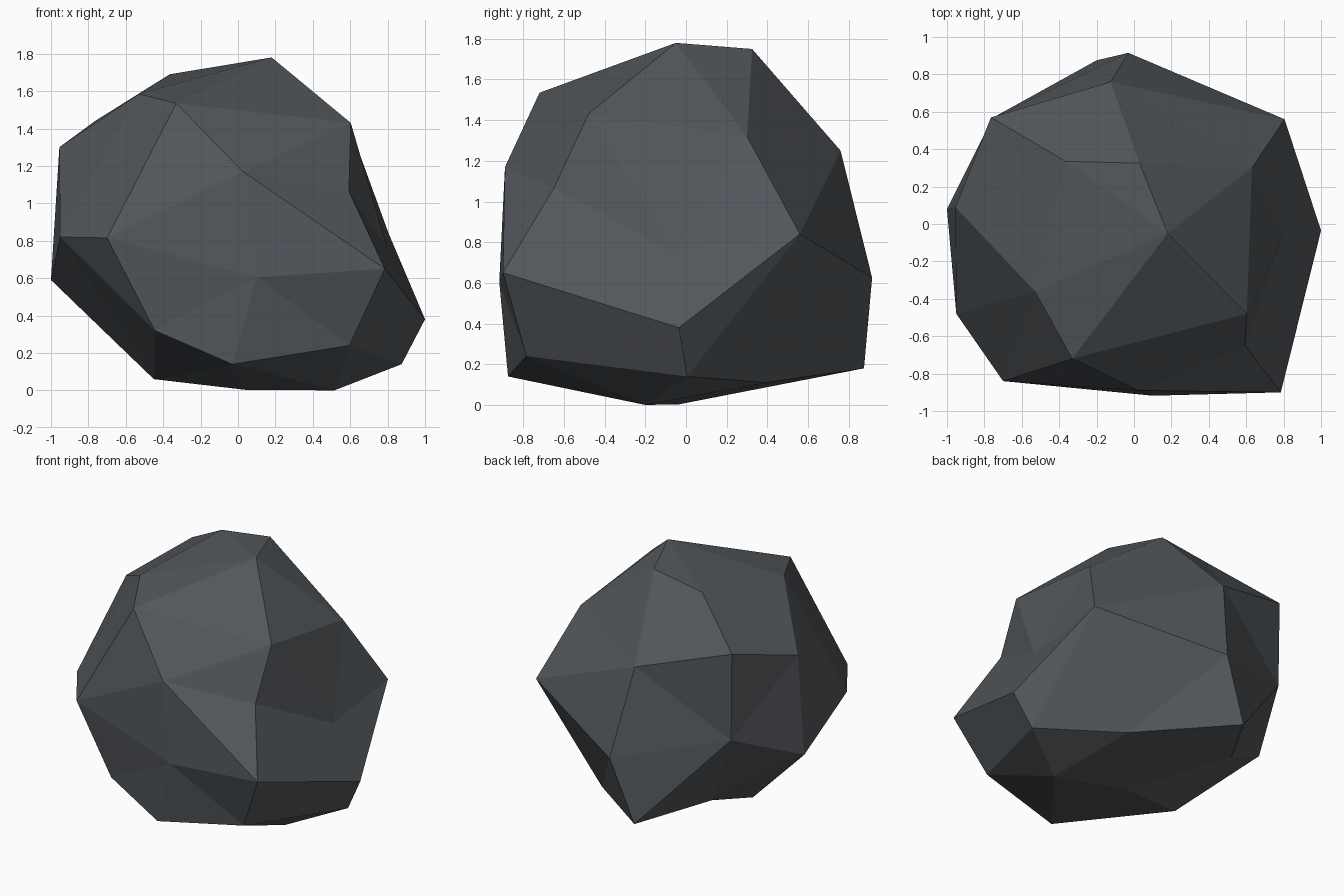
import bpy, bmesh
from mathutils import Vector

if "Cube" in bpy.data.objects:
    bpy.data.objects.remove(bpy.data.objects["Cube"])

# Corner points of the boulder, one letter each
PTS = {
    # crown
    'A': (.18, -.05, 1.78), 'B': (.603, -.48, 1.43), 'C': (-.33, -.72, 1.535),
    'D': (-.53, -.36, 1.585), 'E': (-.365, .335, 1.69), 'H': (.03, .325, 1.75),
    'J': (.63, .30, 1.32),
    # upper sides
    'F': (-.765, .57, 1.44), 'G': (-.955, .09, 1.30), 'K': (-.125, .76, 1.25),
    'I': (.805, .56, .84), 'S': (.025, -.89, 1.17), 'U': (.593, -.65, 1.065),
    # middle
    'Z': (.80, -.06, .755), 'L': (-.03, .915, .625), 'f': (-.757, .567, .815),
    'N': (-1, .08, .59), 'O': (-.95, -.48, .82), 'P': (-.70, -.84, .815),
    'R': (.10, -.918, .605), 'T': (.785, -.90, .65), 'W': (1, -.035, .38),
    # foot
    'M': (-.20, .875, .18), 'a': (-.445, -.81, .32), 'Q': (-.03, -.875, .14),
    'V': (.595, -.785, .24), 'X': (.875, .005, .14), 'Y': (.39, .40, .11),
    'e': (-.49, .405, .25), 'd': (-.45, -.12, .06), 'b': (.515, -.20, 0),
    'c': (.04, -.035, .003),
}
# Ridges and creases that must be edges
RIDGES = ("CS ST BU UT AB HE EF KF Ff IL IX XY YM VX CP Pa aQ ZU ZB ZJ ZI ZW ZT "
          "SB SU SP PR RT RQ FG Oa Gf AE AH AJ HJ HK QV Vb").split()

CENTRE = Vector((0, 0, .85))
bm = bmesh.new()
v = {k: bm.verts.new((Vector(p) - CENTRE).normalized()) for k, p in PTS.items()}

# Skin the points on a unit ball so dents are kept too
bmesh.ops.convex_hull(bm, input=list(bm.verts))


def force_edge(p, q):
    """Swap the diagonal of a quad so that p and q become joined."""
    if bm.edges.get((p, q)):
        return
    for e in p.link_faces:
        side = [x for x in e.edges if p not in x.verts][0]
        opposite = [w for f in side.link_faces for w in f.verts
                    if w not in side.verts and w is not p]
        if q in opposite and len(side.link_faces) == 2:
            n = p.co.cross(q.co)
            s, t = side.verts
            if n.dot(s.co) * n.dot(t.co) < 0:
                bmesh.utils.edge_rotate(side, False)
            return


for _ in range(3):
    for r in RIDGES:
        force_edge(v[r[0]], v[r[1]])

# Move the points to their real places
for k, p in PTS.items():
    v[k].co = p
bmesh.ops.recalc_face_normals(bm, faces=list(bm.faces))
for f in bm.faces:
    f.smooth = False

mesh = bpy.data.meshes.new("boulder")
bm.to_mesh(mesh)
bm.free()

# Dark slate stone
stone = bpy.data.materials.new("dark slate grey")
stone.diffuse_color = (.085, .095, .105, 1)
stone.use_nodes = True
stone.node_tree.nodes["Principled BSDF"].inputs["Base Color"].default_value = stone.diffuse_color
mesh.materials.append(stone)
bpy.context.collection.objects.link(bpy.data.objects.new("boulder", mesh))
